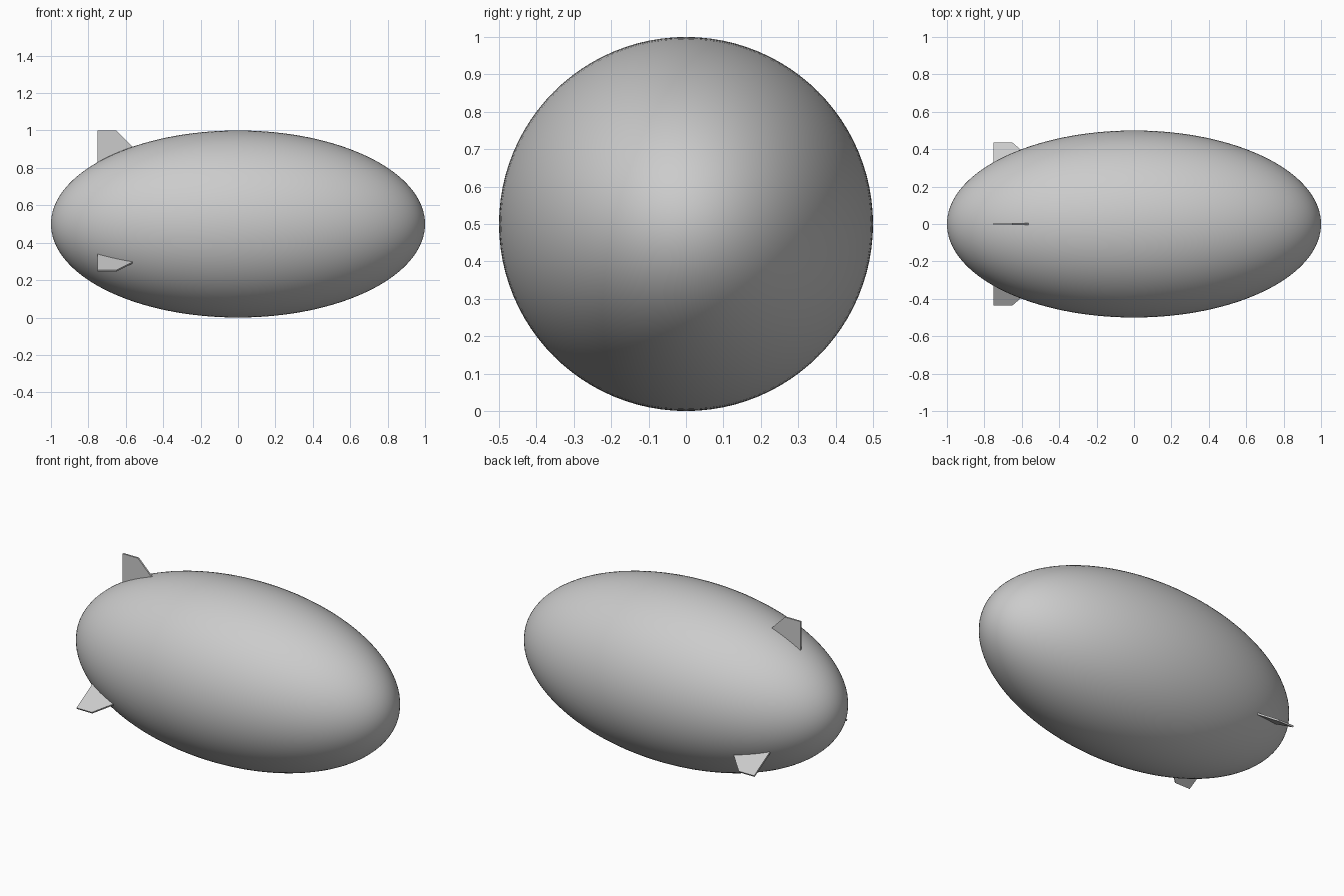
import bpy
import bmesh
from math import pi
from mathutils import Matrix

cube = bpy.data.objects.get("Cube")
if cube:
    bpy.data.objects.remove(cube, do_unlink=True)

CENTRE = 0.5      # height of the long axis
FIN_THICK = 0.01

grey = bpy.data.materials.new("grey")
grey.use_nodes = True
grey.diffuse_color = (0.6, 0.6, 0.6, 1)
grey.node_tree.nodes["Principled BSDF"].inputs["Base Color"].default_value = grey.diffuse_color


def add_object(name, bm):
    mesh = bpy.data.meshes.new(name)
    bm.to_mesh(mesh)
    bm.free()
    mesh.materials.append(grey)
    obj = bpy.data.objects.new(name, mesh)
    bpy.context.collection.objects.link(obj)
    obj.location.z = CENTRE
    return obj


# Hull: a sphere with its poles on x, stretched lengthways
bm = bmesh.new()
bmesh.ops.create_uvsphere(bm, u_segments=96, v_segments=64, radius=0.5)
turn = Matrix.Rotation(pi / 2, 4, "Y")
bmesh.ops.transform(bm, matrix=Matrix.Diagonal((2, 1, 1, 1)) @ turn, verts=bm.verts)
for face in bm.faces:
    face.smooth = True
add_object("hull", bm)

# Tail fins: one flat plate, repeated every third of a turn around the axis
FIN_PROFILE = [(-0.75, 0.3), (-0.75, 0.5), (-0.65, 0.5), (-0.55, 0.4), (-0.55, 0.3)]


def add_fin(name, angle):
    bm = bmesh.new()
    face = bm.faces.new([bm.verts.new((x, -FIN_THICK / 2, r)) for x, r in FIN_PROFILE])
    side = bmesh.ops.extrude_face_region(bm, geom=[face])["geom"]
    moved = [v for v in side if isinstance(v, bmesh.types.BMVert)]
    bmesh.ops.translate(bm, vec=(0, FIN_THICK, 0), verts=moved)
    bmesh.ops.recalc_face_normals(bm, faces=bm.faces)
    fin = add_object(name, bm)
    fin.rotation_euler.x = angle


for i, name in enumerate(("top_fin", "front_lower_fin", "back_lower_fin")):
    add_fin(name, i * 2 * pi / 3)
